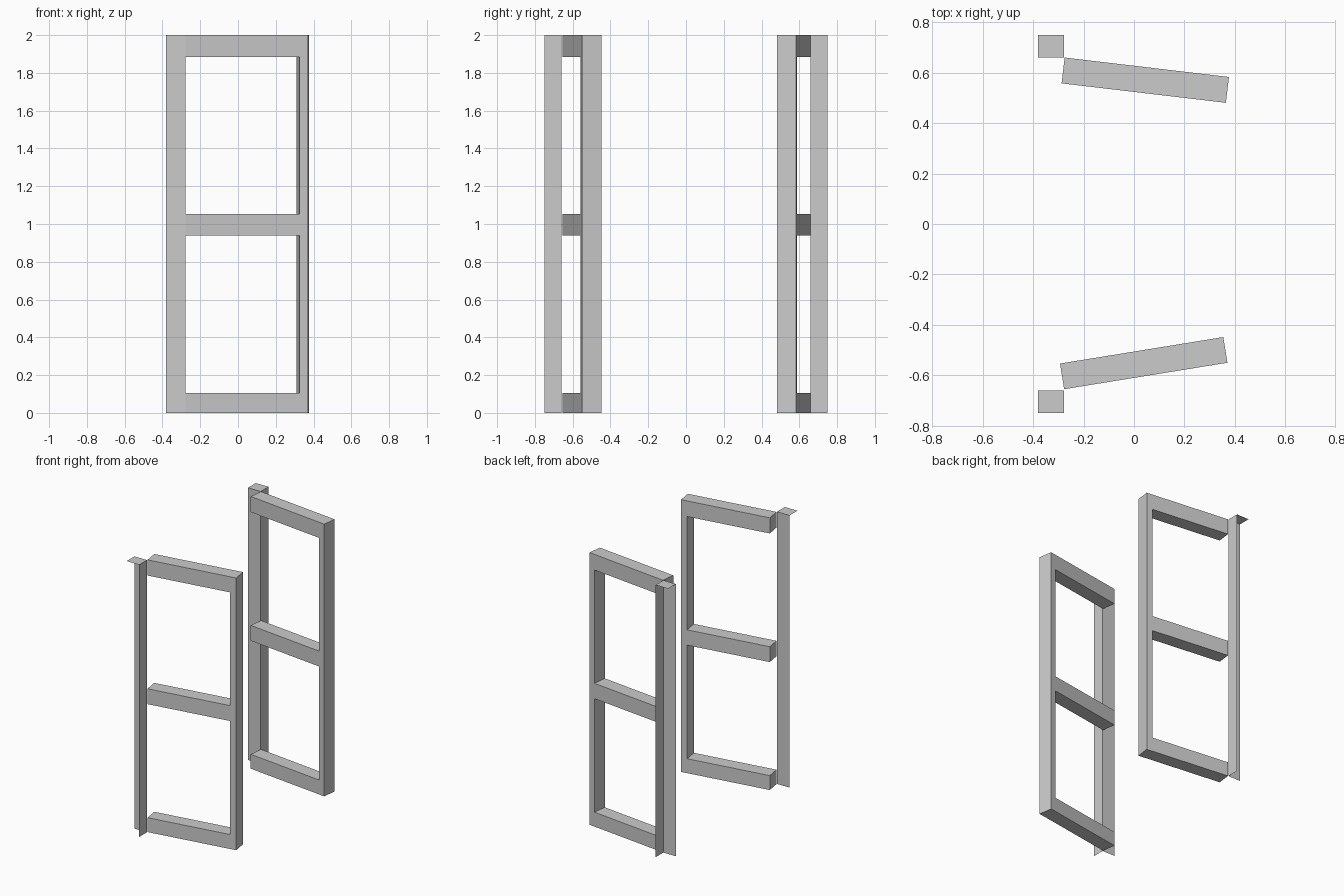
import bpy, bmesh
from mathutils import Matrix, Vector
from math import radians

if "Cube" in bpy.data.objects:
    bpy.data.objects.remove(bpy.data.objects["Cube"])

LENGTH, DEPTH, STILE = 0.656, 0.103, 0.045


def finish(bm, name):
    mesh = bpy.data.meshes.new(name)
    bm.to_mesh(mesh)
    bm.free()
    obj = bpy.data.objects.new(name, mesh)
    bpy.context.collection.objects.link(obj)
    return obj


# Swung leaf: E-shaped profile (three rails on one stile) given depth, turned on its corner
def leaf(name, corner, angle, side):
    inner = LENGTH - STILE
    profile = [(0, 0), (LENGTH, 0), (LENGTH, 2), (0, 2), (0, 1.885), (inner, 1.885),
               (inner, 1.053), (0, 1.053), (0, 0.94), (inner, 0.94), (inner, 0.106), (0, 0.106)]
    bm = bmesh.new()
    face = bm.faces.new([bm.verts.new((x, 0, z)) for x, z in profile])
    ext = bmesh.ops.extrude_face_region(bm, geom=[face], use_keep_orig=True)
    moved = [v for v in ext["geom"] if isinstance(v, bmesh.types.BMVert)]
    bmesh.ops.translate(bm, verts=moved, vec=(0, side * DEPTH, 0))
    bmesh.ops.recalc_face_normals(bm, faces=bm.faces)
    bm.transform(Matrix.Translation((*corner, 0)) @ Matrix.Rotation(radians(angle), 4, 'Z'))
    return finish(bm, name)


# Jamb: open angle-shaped post of two thin walls with a square top cap
def jamb(name, side):
    x0, x1, y0, y1 = -0.38, -0.278, side * 0.66, side * 0.75
    bm = bmesh.new()
    quads = [[(x0, y0, 0), (x1, y0, 0), (x1, y0, 2), (x0, y0, 2)],
             [(x1, y0, 0), (x1, y1, 0), (x1, y1, 2), (x1, y0, 2)],
             [(x0, y0, 2), (x1, y0, 2), (x1, y1, 2), (x0, y1, 2)]]
    middle = Vector(((x0 + x1) / 2, (y0 + y1) / 2, 1))
    for quad in quads:
        f = bm.faces.new([bm.verts.new(p) for p in quad])
        f.normal_update()
        if f.normal.dot(f.calc_center_median() - middle) < 0:
            f.normal_flip()
    bmesh.ops.remove_doubles(bm, verts=bm.verts, dist=1e-4)
    return finish(bm, name)


leaf("front_leaf", (-0.277, -0.655), 9.2, 1)
leaf("rear_leaf", (-0.275, 0.66), -6.75, -1)
jamb("front_jamb", -1)
jamb("rear_jamb", 1)
